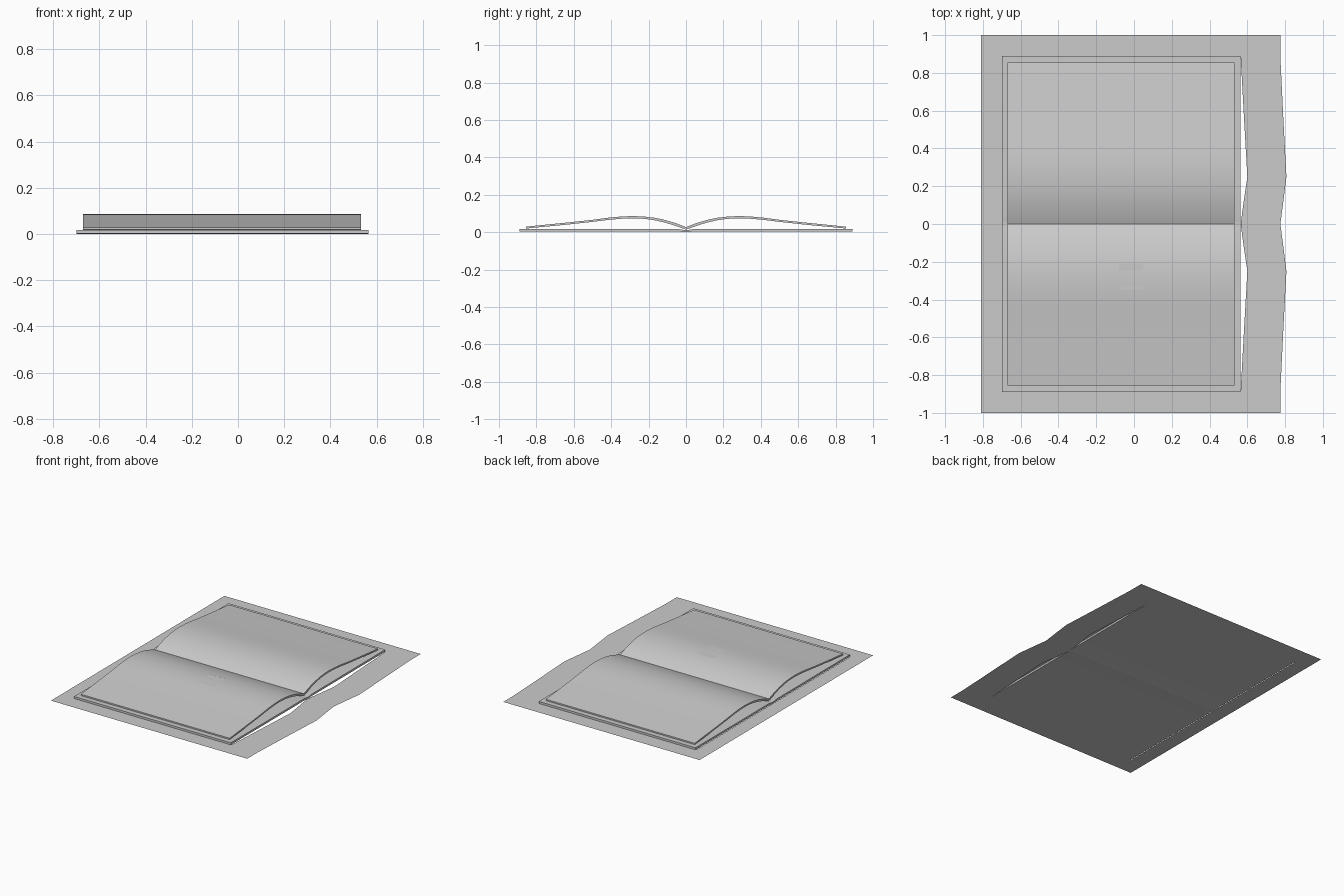
import bpy, bmesh

if "Cube" in bpy.data.objects:
    bpy.data.objects.remove(bpy.data.objects["Cube"])


def finish(name, bm, angle=None):
    bmesh.ops.remove_doubles(bm, verts=bm.verts, dist=1e-5)
    bmesh.ops.recalc_face_normals(bm, faces=bm.faces)
    mesh = bpy.data.meshes.new(name)
    bm.to_mesh(mesh)
    bm.free()
    obj = bpy.data.objects.new(name, mesh)
    bpy.context.collection.objects.link(obj)
    if angle:
        bpy.ops.object.select_all(action='DESELECT')
        obj.select_set(True)
        bpy.context.view_layer.objects.active = obj
        bpy.ops.object.shade_smooth_by_angle(angle=angle)
    return obj


def slab(name, half, x0, x1):
    """Extrude a mirrored (y, top z, bottom z) profile along x."""
    prof = [(-y, t, b) for y, t, b in reversed(half[1:])] + half
    bm = bmesh.new()
    rings = [[[bm.verts.new((x, y, z)) for z in (t, b)] for y, t, b in prof]
             for x in (x0, x1)]
    a, c = rings
    for i in range(len(prof) - 1):
        for k in (0, 1):
            bm.faces.new((a[i][k], a[i + 1][k], c[i + 1][k], c[i][k]))
        for r in rings:
            bm.faces.new((r[i][0], r[i + 1][0], r[i + 1][1], r[i][1]))
    for i in (0, -1):
        bm.faces.new((a[i][0], c[i][0], c[i][1], a[i][1]))
    return finish(name, bm, 0.6)


# cover boards with a shallow spine crease
slab("cover", [(0, 0.011, 0.0005), (0.02, 0.013, 0.0015), (0.045, 0.017, 0.003),
               (0.22, 0.017, 0.003), (0.89, 0.018, 0.003)], -0.70, 0.565)

# arched open pages, hollow underneath
slab("pages", [(0, 0.027, 0.013), (0.03, 0.039, 0.024), (0.07, 0.053, 0.038),
               (0.12, 0.067, 0.053), (0.17, 0.077, 0.064), (0.22, 0.083, 0.071),
               (0.28, 0.086, 0.074), (0.34, 0.084, 0.072), (0.41, 0.078, 0.066),
               (0.50, 0.066, 0.055), (0.60, 0.055, 0.044), (0.72, 0.043, 0.032),
               (0.80, 0.035, 0.025), (0.855, 0.029, 0.019)], -0.67, 0.532)

# thin patch lying on the crest of the front page
bm = bmesh.new()
bm.faces.new([bm.verts.new(p) for p in
              ((-0.08, -0.35, 0.0845), (0.05, -0.35, 0.0845),
               (0.05, -0.21, 0.0845), (-0.08, -0.21, 0.0845))])
finish("page_patch", bm)

# flat shadow sheet around the book: strips left, right and at both ends
bm = bmesh.new()
rows = [(0, 0.565, 0.775), (0.10, 0.578, 0.788), (0.25, 0.60, 0.807),
        (0.55, 0.583, 0.791), (0.88, 0.565, 0.775)]


def flat(*pts):
    bm.faces.new([bm.verts.new((x, y, 0)) for x, y in pts])


for s in (1, -1):
    for (y0, i0, o0), (y1, i1, o1) in zip(rows, rows[1:]):
        flat((i0, s * y0), (o0, s * y0), (o1, s * y1), (i1, s * y1))
        flat((-0.81, s * y0), (-0.70, s * y0), (-0.70, s * y1), (-0.81, s * y1))
    xs = (-0.81, -0.70, 0.565, 0.775)
    for xa, xb in zip(xs, xs[1:]):
        flat((xa, s * 0.88), (xb, s * 0.88), (xb, s), (xa, s))
sheet = finish("shadow_sheet", bm)
for p in sheet.data.polygons:
    if p.normal.z < 0:
        p.flip()
